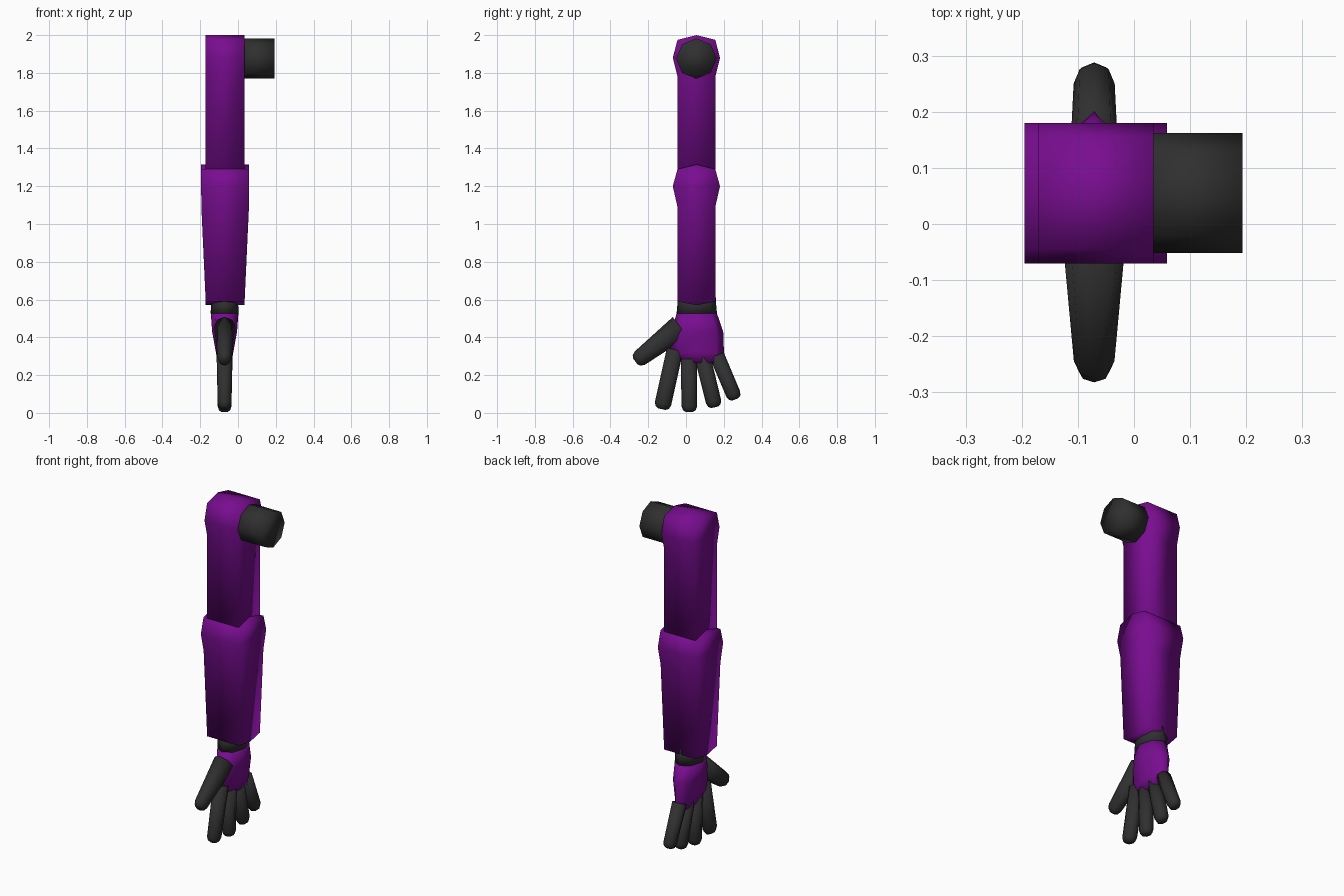
import bpy, bmesh, math

if "Cube" in bpy.data.objects:
    bpy.data.objects.remove(bpy.data.objects["Cube"])

CX, CY = -0.068, 0.055      # centre line of the arm


def material(name, rgb):
    m = bpy.data.materials.new(name)
    m.diffuse_color = (*rgb, 1)
    m.use_nodes = True
    m.node_tree.nodes["Principled BSDF"].inputs["Base Color"].default_value = m.diffuse_color
    return m


PURPLE = material("purple", (0.19, 0.004, 0.28))
GREY = material("dark grey", (0.029, 0.029, 0.029))


def finish(name, bm, mat):
    bmesh.ops.recalc_face_normals(bm, faces=bm.faces)
    me = bpy.data.meshes.new(name)
    bm.to_mesh(me)
    bm.free()
    me.materials.append(mat)
    for p in me.polygons:
        p.use_smooth = True
    ob = bpy.data.objects.new(name, me)
    bpy.context.collection.objects.link(ob)
    return ob


def limb(name, rows, mat):
    """Side profile, mirrored in y and x; each row is (half depth, z, half width)."""
    bm = bmesh.new()
    outline = rows + [r for r in reversed(rows) if r[0] > 0]
    sides = []
    for sx in (-1, 1):
        vs = []
        for i, (dy, z, hx) in enumerate(outline):
            sy = 1 if i < len(rows) else -1
            vs.append(bm.verts.new((CX + sx * hx, CY + sy * dy, z)))
        sides.append(vs)
    n = len(outline)
    for i in range(n):
        j = (i + 1) % n
        bm.faces.new((sides[0][i], sides[0][j], sides[1][j], sides[1][i]))
    # flat ends, filled row by row
    for vs in sides:
        for i in range(len(rows) - 1):
            quad = [vs[i], vs[i + 1], vs[(n - i - 1) % n], vs[(n - i) % n]]
            bm.faces.new(list(dict.fromkeys(quad)))
    return finish(name, bm, mat)


def loft(name, rings, mat):
    """Eight-sided tube; each ring is (y, z, tilt, radius in side view, radius in x)."""
    bm = bmesh.new()
    loops = []
    for y, z, tilt, r, rx in rings:
        loop = []
        for k in range(8):
            a = k * math.pi / 4
            d = r * math.cos(a)
            loop.append(bm.verts.new((CX - 0.003 + rx * math.sin(a),
                                      y + d * math.cos(tilt), z + d * math.sin(tilt))))
        loops.append(loop)
    for a, b in zip(loops, loops[1:]):
        for k in range(8):
            bm.faces.new((a[k], a[(k + 1) % 8], b[(k + 1) % 8], b[k]))
    bm.faces.new(loops[0])
    bm.faces.new(loops[-1])
    return finish(name, bm, mat)


def digit(name, base, tip, r0, r1, x0, x1):
    """Tapered finger with a blunt tip."""
    dy, dz = tip[0] - base[0], tip[1] - base[1]
    length = math.hypot(dy, dz)
    tilt = math.atan2(dz, dy) + math.pi / 2

    def ring(t, s):
        f = t / length
        return (base[0] + dy * f, base[1] + dz * f, tilt,
                (r0 + (r1 - r0) * f) * s, (x0 + (x1 - x0) * f) * s)
    return loft(name, [ring(0, 1), ring(length - 0.03, 1),
                       ring(length - 0.009, 0.82), ring(length, 0.45)], GREY)


# Arm segments
limb("upper_arm", [(0, 2.0, .103), (.1, 1.975, .103), (.125, 1.88, .103),
                   (.1, 1.78, .103), (.1, 1.22, .103), (0, 1.20, .103)], PURPLE)
limb("forearm", [(0, 1.315, .127), (.1, 1.29, .127), (.125, 1.2, .127),
                 (.1, 1.09, .126), (.1, .59, .103), (0, .57, .103)], PURPLE)

# Shoulder peg: octagonal cylinder along x
bm = bmesh.new()
ends = [[bm.verts.new((x, CY + .107 * math.sin(k * math.pi / 4),
                       1.876 + .107 * math.cos(k * math.pi / 4))) for k in range(8)]
        for x in (.02, .193)]
for k in range(8):
    j = (k + 1) % 8
    bm.faces.new((ends[0][k], ends[0][j], ends[1][j], ends[1][k]))
for e in ends:
    bm.faces.new(e)
finish("shoulder_peg", bm, GREY)

# Hand
loft("wrist", [(.057, .62, 0, .1, .072), (.057, .57, 0, .103, .072),
               (.057, .525, 0, .107, .074)], GREY)
loft("palm", [(.057, .526, 0, .107, .073), (.06, .43, 0, .137, .066),
              (.055, .32, 0, .146, .046), (.09, .265, 0, .105, .036)], PURPLE)

# Thumb and fingers: base (y, z), tip (y, z), side radii, x radii
digit("thumb", (-.03, .455), (-.268, .272), .066, .042, .056, .034)
digit("index_finger", (-.058, .335), (-.128, .02), .044, .044, .043, .036)
digit("middle_finger", (.015, .285), (.018, .005), .043, .041, .041, .036)
digit("ring_finger", (.088, .295), (.153, .03), .042, .041, .041, .036)
digit("little_finger", (.163, .305), (.262, .072), .040, .039, .041, .036)
